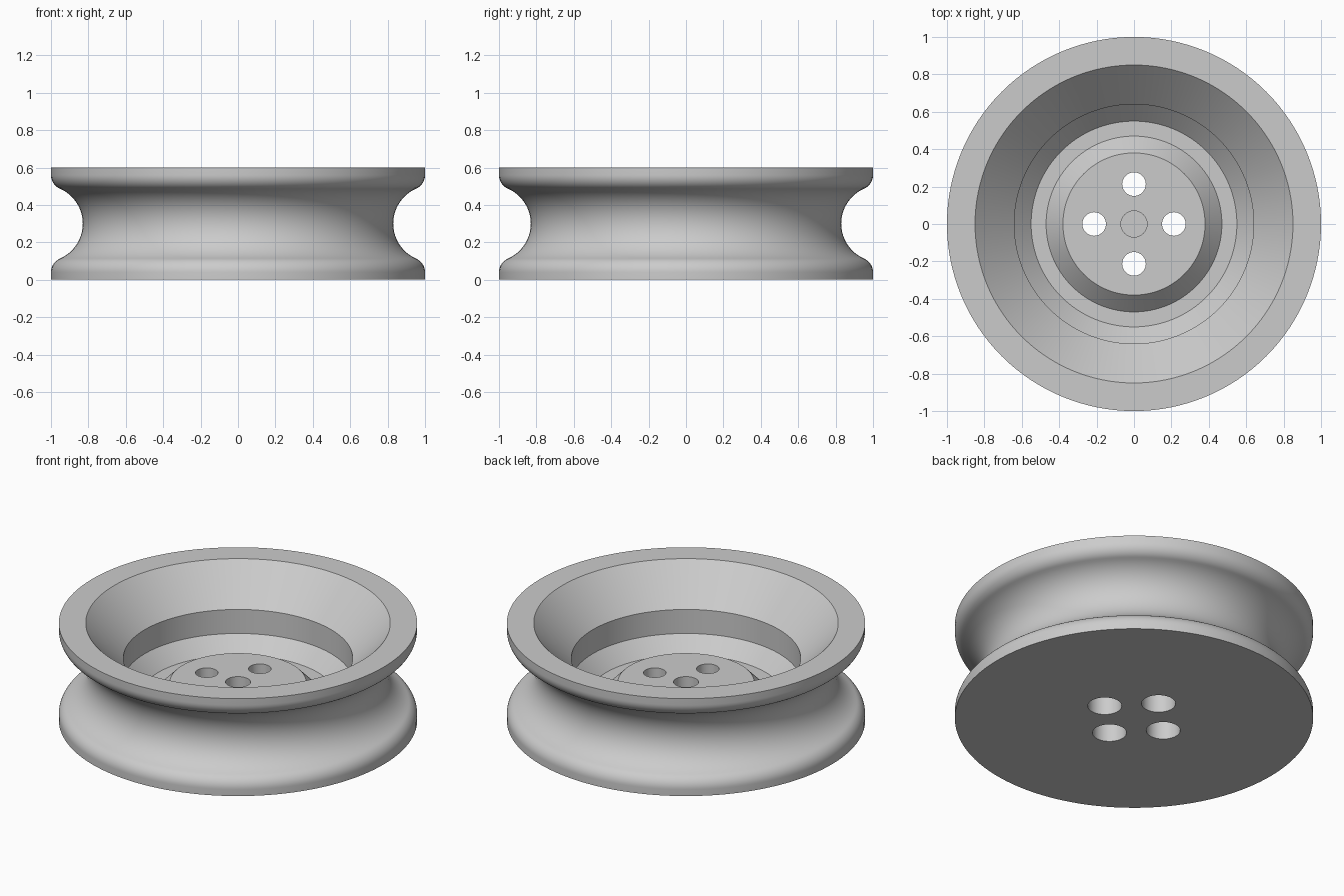
import bpy, bmesh, math
from mathutils import Vector

cube = bpy.data.objects.get("Cube")
if cube:
    bpy.data.objects.remove(cube, do_unlink=True)

grey = bpy.data.materials.new("plain_grey")
grey.use_nodes = True
colour = (0.6, 0.6, 0.6, 1)
grey.diffuse_color = colour
grey.node_tree.nodes["Principled BSDF"].inputs["Base Color"].default_value = colour


def lathe(name, profile, segments, location=(0, 0, 0)):
    """Spin (radius, z) points around z and close both ends with discs."""
    bm = bmesh.new()
    rings = []
    for r, z in profile:
        angles = [2 * math.pi * i / segments for i in range(segments)]
        rings.append([bm.verts.new((r * math.cos(a), r * math.sin(a), z)) for a in angles])
    for low, high in zip(rings, rings[1:]):
        for i in range(segments):
            j = (i + 1) % segments
            bm.faces.new((low[i], low[j], high[j], high[i]))
    bm.faces.new(rings[0])
    bm.faces.new(rings[-1])
    bmesh.ops.recalc_face_normals(bm, faces=bm.faces)
    mesh = bpy.data.meshes.new(name)
    bm.to_mesh(mesh)
    bm.free()
    mesh.materials.append(grey)
    obj = bpy.data.objects.new(name, mesh)
    obj.location = location
    bpy.context.collection.objects.link(obj)
    return obj


def arc(centre, radius, start, end, steps):
    angles = [math.radians(start + (end - start) * i / steps) for i in range(steps + 1)]
    return [(centre[0] + radius * math.cos(a), centre[1] + radius * math.sin(a)) for a in angles]


# Outer wall: rounded flange lips blending into a round groove
height, mid = 0.6, 0.3
lip_centre, lip_radius = Vector((0.92, 0.56)), 0.08
groove_radius = 0.204
groove_centre = Vector((0.83 + groove_radius, mid))
to_lip = lip_centre - groove_centre
blend = math.degrees(math.atan2(to_lip.y, to_lip.x))
upper = arc(groove_centre, groove_radius, 180, blend, 16)
upper += arc(lip_centre, lip_radius, blend - 180, 0, 10)[1:]
upper.append((1.0, height))
lower = [(r, height - z) for r, z in reversed(upper[1:])]

# Dished inside: sloped wall, step, sloped floor, raised hub
hub_top = 0.237
dish = [(0.85, height), (0.64, 0.385), (0.64, hub_top), (0.55, 0.145),
        (0.47, 0.145), (0.38, hub_top)]
wheel = lathe("grooved_wheel", lower + upper + dish, 128)

# Cutters: four stepped bolt holes and a blind centre hole
bolt = [(0.095, -0.1), (0.095, 0.14), (0.063, 0.14), (0.063, 0.4)]
cutters = [lathe("centre_cutter", [(0.07, 0.13), (0.07, 0.4)], 48)]
for i in range(4):
    a = i * math.pi / 2
    spot = (0.213 * math.cos(a), 0.213 * math.sin(a), 0)
    cutters.append(lathe("bolt_hole_cutter", bolt, 48, spot))
for cutter in cutters:
    cutter.hide_render = True
    cut = wheel.modifiers.new("hole", 'BOOLEAN')
    cut.operation = 'DIFFERENCE'
    cut.solver = 'EXACT'
    cut.object = cutter

# Bake the holes, then drop the cutters
bpy.context.view_layer.update()
graph = bpy.context.evaluated_depsgraph_get()
baked = bpy.data.meshes.new_from_object(wheel.evaluated_get(graph))
wheel.modifiers.clear()
wheel.data = baked
for cutter in cutters:
    bpy.data.objects.remove(cutter, do_unlink=True)

# Smooth curved walls, sharp edges
bpy.ops.object.select_all(action='DESELECT')
wheel.select_set(True)
bpy.context.view_layer.objects.active = wheel
bpy.ops.object.shade_smooth_by_angle(angle=math.radians(30))
